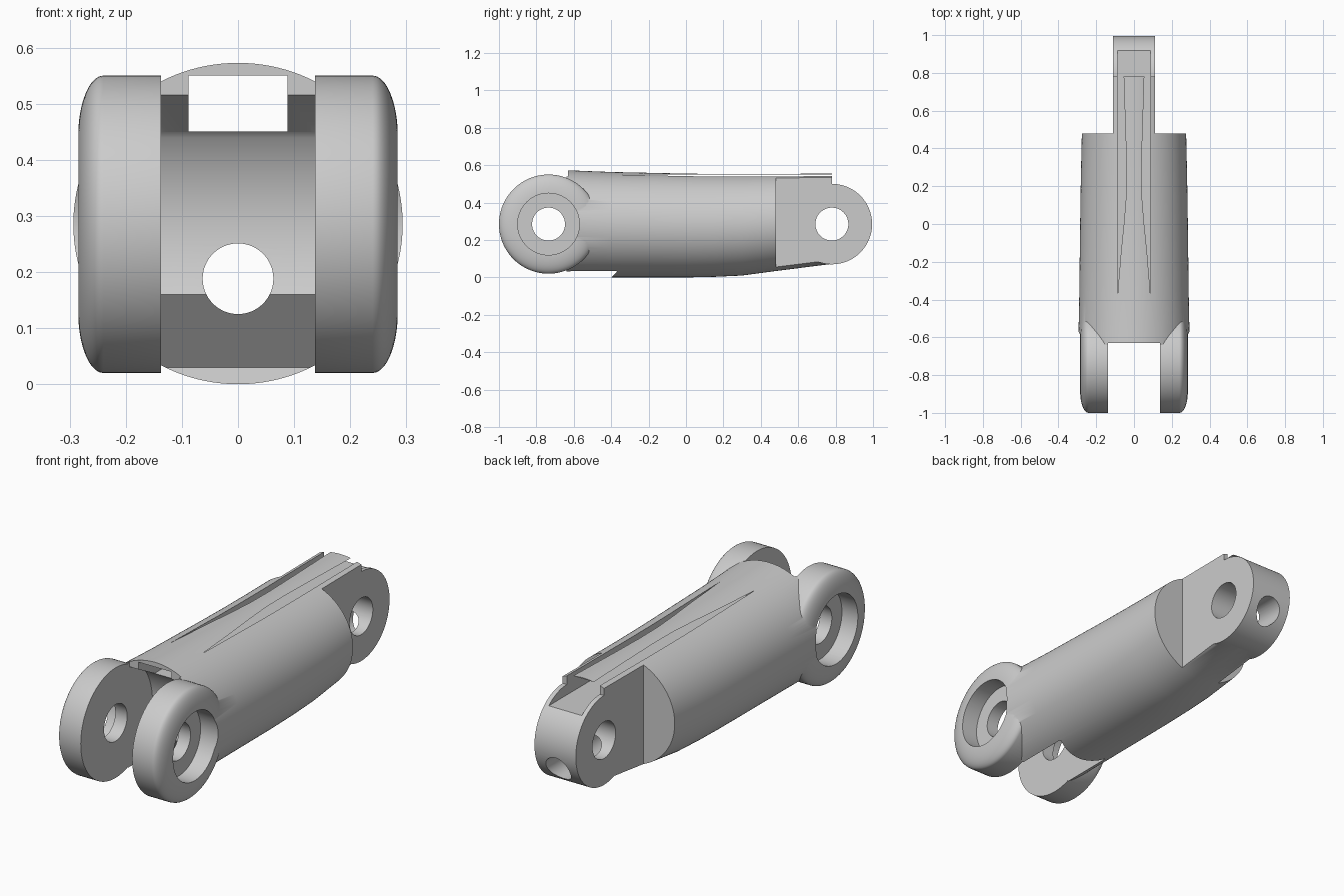
import bpy
import bmesh
from math import sin, cos, pi, radians
from mathutils import Matrix

if "Cube" in bpy.data.objects:
    bpy.data.objects.remove(bpy.data.objects["Cube"], do_unlink=True)

AXIS_Z = 0.285        # height of the pin axes
FORK_Y, TONGUE_Y = -0.735, 0.78
SLOT_X = 0.137        # half gap between the fork ears
TONGUE_X = 0.11       # half width of the tongue

grey = bpy.data.materials.new("light_grey")
grey.use_nodes = True
grey.diffuse_color = (0.6, 0.6, 0.6, 1)
grey.node_tree.nodes["Principled BSDF"].inputs["Base Color"].default_value = (0.6, 0.6, 0.6, 1)


def make(name, bm):
    bmesh.ops.recalc_face_normals(bm, faces=bm.faces)
    mesh = bpy.data.meshes.new(name)
    bm.to_mesh(mesh)
    bm.free()
    obj = bpy.data.objects.new(name, mesh)
    mesh.materials.append(grey)
    bpy.context.collection.objects.link(obj)
    return obj


def skin(name, rings):
    """Closed skin over rings of equal length, capped at both ends."""
    bm = bmesh.new()
    loops = [[bm.verts.new(p) for p in ring] for ring in rings]
    for a, b in zip(loops, loops[1:]):
        for i in range(len(a)):
            j = (i + 1) % len(a)
            bm.faces.new((a[i], a[j], b[j], b[i]))
    bm.faces.new(loops[0])
    bm.faces.new(loops[-1])
    return make(name, bm)


def turned(name, profile, y, side=1, n=96):
    """Solid turned about the x direction from (x, radius) pairs."""
    angles = [2 * pi * i / n for i in range(n)]
    return skin(name, [[(side * x, y + r * cos(a), AXIS_Z + r * sin(a)) for a in angles]
                       for x, r in profile])


def block(name, x0, x1, y0, y1, z0, z1):
    return skin(name, [[(x0, y, z0), (x1, y, z0), (x1, y, z1), (x0, y, z1)] for y in (y0, y1)])


def combine(target, other, operation):
    mod = target.modifiers.new(operation.lower(), "BOOLEAN")
    mod.operation = operation
    mod.solver = "EXACT"
    mod.object = other
    bpy.context.view_layer.objects.active = target
    bpy.ops.object.modifier_apply(modifier=mod.name)
    bpy.data.objects.remove(other, do_unlink=True)


# Tapered barrel: position along y, half width, bottom, top
stations = [(-0.64, 0.295, 0, 0.573), (-0.4, 0.29, 0, 0.5635), (0, 0.285, 0, 0.555),
            (0.15, 0.283, 0.003, 0.553), (0.3, 0.28, 0.01, 0.5528),
            (0.48, 0.276, 0.034, 0.5535), (TONGUE_Y, 0.27, 0.072, 0.555)]
N = 128
link = skin("hinged_link", [
    [(w * cos(2 * pi * i / N), y, (lo + hi) / 2 + (hi - lo) / 2 * sin(2 * pi * i / N))
     for i in range(N)] for y, w, lo, hi in stations])

# Fork ears with rounded outer rims
rim = [(0.24 + 0.045 * sin(t * pi / 20), 0.155 + 0.11 * cos(t * pi / 20)) for t in range(11)]
for side in (-1, 1):
    combine(link, turned("fork_ear", [(0.1, 0.265)] + rim, FORK_Y, side), "UNION")

# Rear knuckle, trimmed to the tongue width below
combine(link, turned("knuckle", [(-0.2, 0.215), (0.2, 0.215)], TONGUE_Y), "UNION")
for side in (-1, 1):
    x0, x1 = sorted((side * TONGUE_X, side * 0.5))
    combine(link, block("tongue_side_cut", x0, x1, 0.48, 1.2, -0.2, 0.8), "DIFFERENCE")

# Slot between the ears, with a concave rear wall
R = 0.28
arc = [radians(36 - 62.5 * i / 24) for i in range(25)]
slot = [(-1.2, 0.7), (-0.63, 0.7), (-0.63, 0.515)]
slot += [(FORK_Y + R * cos(a), AXIS_Z + R * sin(a)) for a in arc]
slot += [(-0.37, 0.03), (-0.5, -0.1), (-1.2, -0.1)]
combine(link, skin("fork_slot", [[(x, y, z) for y, z in slot] for x in (-SLOT_X, SLOT_X)]),
        "DIFFERENCE")

# Top channel running the whole length
combine(link, block("top_channel", -0.088, 0.088, -0.8, 1.1, 0.45, 0.55), "DIFFERENCE")

# Pin holes and the recesses in the outer ear faces
for y in (FORK_Y, TONGUE_Y):
    combine(link, turned("pin_hole", [(-0.5, 0.088), (0.5, 0.088)], y, n=64), "DIFFERENCE")
for side in (-1, 1):
    combine(link, turned("ear_recess", [(0.2, 0.165), (0.5, 0.165)], FORK_Y, side), "DIFFERENCE")

# Lengthwise bore
bm = bmesh.new()
bmesh.ops.create_cone(bm, cap_ends=True, segments=64, radius1=0.063, radius2=0.063, depth=3,
                      matrix=Matrix.Translation((0, 0, 0.188)) @ Matrix.Rotation(pi / 2, 4, "X"))
combine(link, make("cable_bore", bm), "DIFFERENCE")

# Smooth shading with sharp edges kept
bpy.ops.object.select_all(action="DESELECT")
link.select_set(True)
bpy.context.view_layer.objects.active = link
bpy.ops.object.shade_smooth_by_angle(angle=radians(30))
